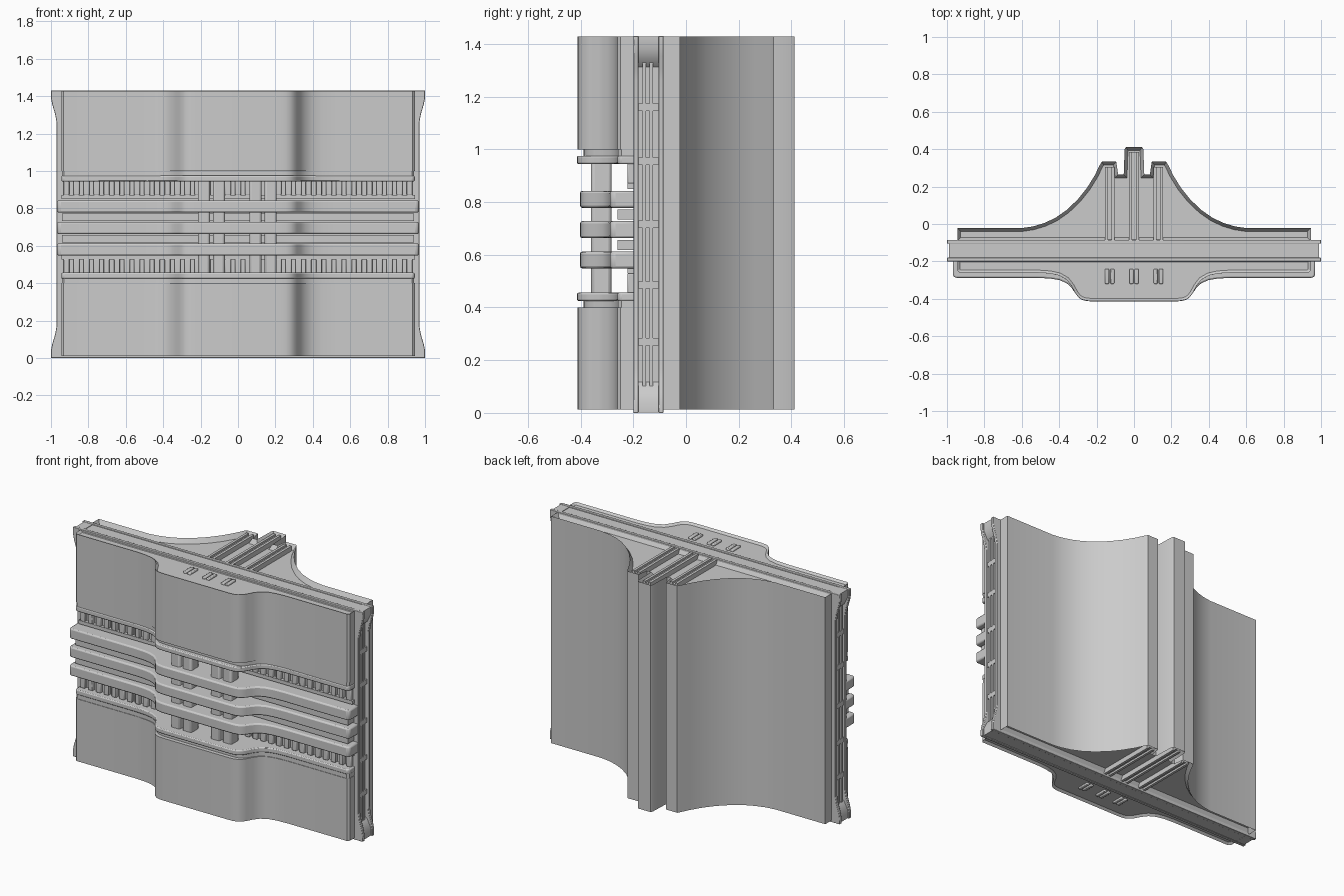
import bpy, bmesh
from mathutils import Vector

if "Cube" in bpy.data.objects:
    bpy.data.objects.remove(bpy.data.objects["Cube"])

MID = 0.70  # mirror height of the front mechanism


def prism(name, pts, a, b, axis='z', bevel=0.0, inset=None, ends=(True, True)):
    """Extrude a closed 2D outline from a to b along z, or along y for (x, z) outlines."""
    bm = bmesh.new()

    def at(p, t):
        return Vector((p[0], p[1], t)) if axis == 'z' else Vector((p[0], t, p[1]))
    lo = [bm.verts.new(at(p, a)) for p in pts]
    hi = [bm.verts.new(at(p, b)) for p in pts]
    caps = [bm.faces.new(lo[::-1]), bm.faces.new(hi)]
    n = len(pts)
    for i in range(n):
        j = (i + 1) % n
        bm.faces.new((lo[i], lo[j], hi[j], hi[i]))
    bmesh.ops.recalc_face_normals(bm, faces=bm.faces[:])
    if inset:
        for f, use in zip(caps, ends):
            if use:
                bmesh.ops.inset_individual(bm, faces=[f], thickness=inset[0],
                                           depth=-inset[1], use_even_offset=True)
    me = bpy.data.meshes.new(name)
    bm.to_mesh(me)
    bm.free()
    ob = bpy.data.objects.new(name, me)
    bpy.context.collection.objects.link(ob)
    if bevel:
        m = ob.modifiers.new("edge_bevel", 'BEVEL')
        m.width = bevel
        m.segments = 2
        m.limit_method = 'ANGLE'
        m.angle_limit = 0.7
    return ob


def box(name, x0, x1, y0, y1, z0, z1, bevel=0.0):
    return prism(name, [(x0, y0), (x1, y0), (x1, y1), (x0, y1)], z0, z1, bevel=bevel)


def mirrored(half):
    """Complete an outline given for x > 0, running from the outer end to the middle."""
    return half + [(-x, y) for x, y in reversed(half)]


def front_outline(half_x, wing, bulge, back=-0.19):
    """Flat wings that swell forward into a rounded central bulge."""
    shape = [(0.52, 0), (0.45, 0.03), (0.40, 0.10), (0.36, 0.25), (0.335, 0.46),
             (0.315, 0.70), (0.30, 0.84), (0.28, 0.94), (0.255, 0.985), (0.225, 1)]
    half = [(half_x, back), (half_x, wing + 0.012), (half_x - 0.012, wing)]
    return mirrored(half + [(x, wing + (bulge - wing) * t) for x, t in shape])


def flip(z0, z1):
    return 2 * MID - z1 + 0.0, 2 * MID - z0 + 0.0


# Middle plate: core, two waisted flanges and grooved side strips
box("plate_core", -0.945, 0.945, -0.19, -0.095, 0.003, 1.425)
edge = [(1, 0), (1, 0.04), (0.993, 0.075), (0.978, 0.125), (0.97, 0.17)]
side = edge + [(x, 1.43 - z) for x, z in reversed(edge)]
flange = side + [(-x, z) for x, z in reversed(side)]
for label, y0, y1 in (("front", -0.20, -0.18), ("back", -0.105, -0.085)):
    prism("plate_flange_" + label, flange, y0, y1, 'y', bevel=0.003)
for s in (-1, 1):
    xa, xb = sorted((s * 0.93, s * 0.963))
    for y in (-0.158, -0.132):
        box("side_strip", xa, xb, y - 0.007, y + 0.007, 0.10, 1.34)
    for z in (0.27, 0.485, 0.715, 0.955, 1.16):
        box("side_tab", xa, xb, -0.182, -0.103, z - 0.014, z + 0.014)
    for flip_z in (False, True):
        pts = [(0.93, 0.002), (0.99, 0.002), (0.99, 0.05), (0.965, 0.10), (0.93, 0.13)]
        prism("side_end_block", [(s * x, 1.43 - z if flip_z else z) for x, z in pts],
              -0.182, -0.103, 'y')

# Back body: concave flanks rising to a stepped central fin, recessed end faces
back = mirrored([
    (0.945, -0.09), (0.945, -0.022), (0.60, -0.022), (0.54, -0.013), (0.48, 0.005),
    (0.42, 0.033), (0.36, 0.075), (0.30, 0.132), (0.25, 0.195), (0.21, 0.26),
    (0.183, 0.315), (0.172, 0.333), (0.095, 0.333), (0.085, 0.265),
    (0.055, 0.265), (0.05, 0.40), (0.043, 0.412)])
prism("back_body", back, 0.012, 1.427, inset=(0.018, 0.03))

# Paired bars on the recessed end faces, back and front
for x, tip in ((-0.13, 0.305), (0.0, 0.385), (0.13, 0.305)):
    for z0, z1 in ((0.012, 0.06), (1.38, 1.427)):
        for dx in (-0.018, 0.018):
            box("back_end_bar", x + dx - 0.008, x + dx + 0.008, -0.09, tip, z0, z1)
        box("back_bar_web", x - 0.018, x + 0.018, -0.09, tip, z0 + 0.012, z1 - 0.012)
        for dx in (-0.014, 0.014):
            box("front_end_bar", x + dx - 0.011, x + dx + 0.011, -0.32, -0.24,
                z0 + 0.001, z1 - 0.001, bevel=0.005)

# Front covers with neck and lip facing the central gap
cover = front_outline(0.945, -0.26, -0.412)
neck = front_outline(0.942, -0.257, -0.388)
lip = front_outline(0.945, -0.26, -0.414)
prism("lower_cover", cover, 0.012, 0.40, inset=(0.014, 0.012), ends=(True, False))
prism("upper_cover", cover, 1.0, 1.427, inset=(0.014, 0.012), ends=(False, True))
for label, outline, z0, z1 in (("neck", neck, 0.398, 0.427), ("lip", lip, 0.425, 0.456)):
    bev = 0.006 if label == "lip" else 0
    prism("lower_" + label, outline, z0, z1, bevel=bev)
    prism("upper_" + label, outline, *flip(z0, z1), bevel=bev)

# Three horizontal rails with recessed spacers between them
for z in (0.58, 0.695, 0.81):
    prism("rail", front_outline(0.968, -0.288, -0.402), z - 0.032, z + 0.032, bevel=0.009)
for z in (0.6375, 0.7525):
    box("rail_spacer", -0.94, 0.94, -0.26, -0.19, z - 0.019, z + 0.019)

# Vertical rods passing through the rails
for x in (-0.182, -0.102, 0.093, 0.174):
    box("rod", x - 0.032, x + 0.032, -0.36, -0.283, 0.40, 1.0, bevel=0.012)

# Rib rows in the gaps above and below the rails
for i in range(-17, 18):
    x = i * 0.054
    for z0, z1 in ((0.454, 0.53), flip(0.454, 0.53)):
        box("rib", x - 0.016, x + 0.016, -0.222, -0.19, z0, z1, bevel=0.005)
for z0, z1 in ((0.528, 0.55), flip(0.528, 0.55)):
    box("rib_shelf", -0.945, 0.945, -0.222, -0.19, z0, z1)

# Smooth the curved walls and keep the edges crisp
meshes = [o for o in bpy.data.objects if o.type == 'MESH']
for o in meshes:
    o.select_set(True)
bpy.context.view_layer.objects.active = meshes[0]
bpy.ops.object.shade_smooth_by_angle(angle=0.5)
